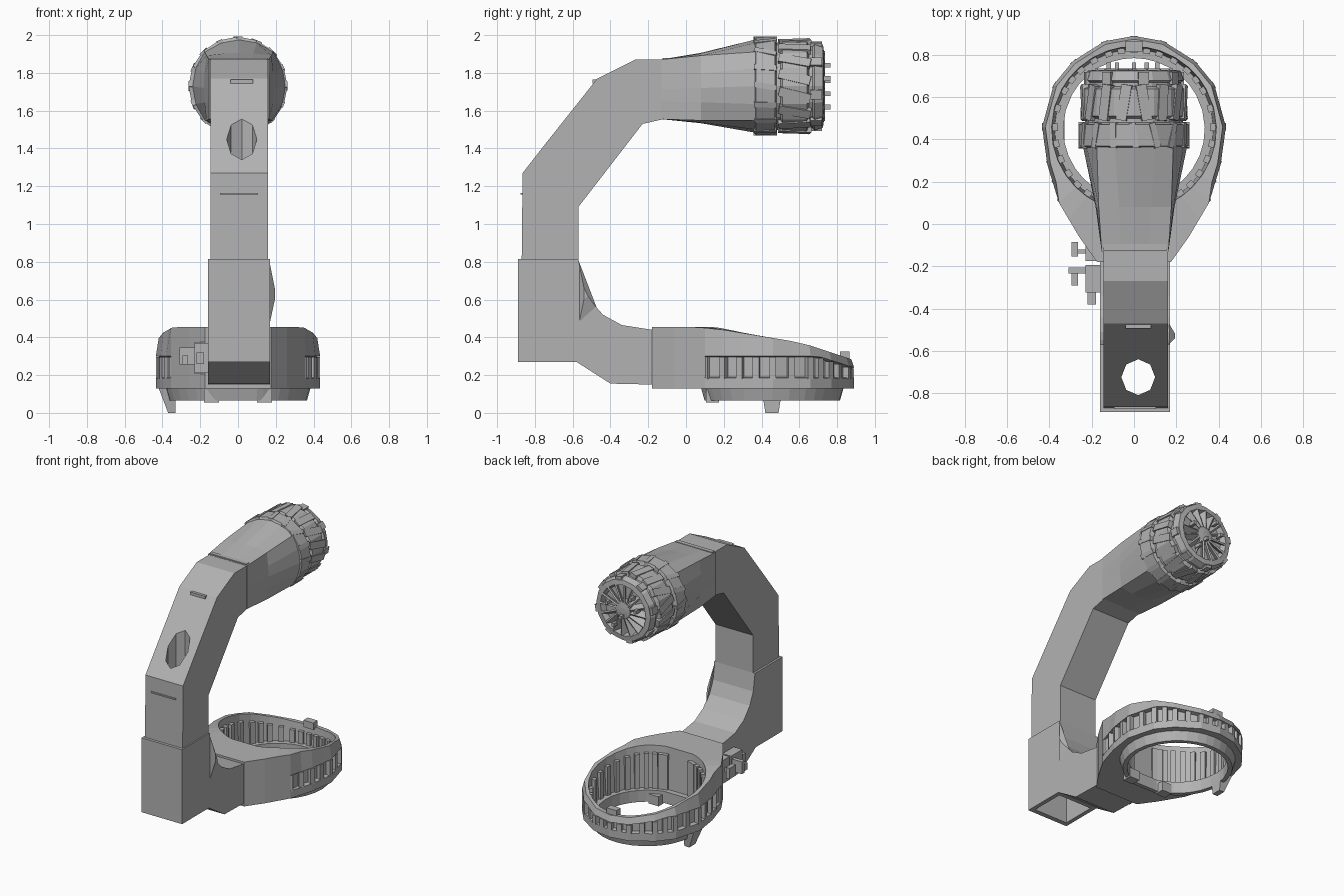
import bpy, bmesh, math, random
from mathutils import Matrix, Vector

random.seed(4)
if "Cube" in bpy.data.objects:
    bpy.data.objects.remove(bpy.data.objects["Cube"])

grey = bpy.data.materials.new("mid grey")
grey.use_nodes = True
grey.diffuse_color = (0.45, 0.45, 0.45, 1)
grey.node_tree.nodes["Principled BSDF"].inputs["Base Color"].default_value = grey.diffuse_color


def finish(name, bm):
    bmesh.ops.recalc_face_normals(bm, faces=bm.faces)
    mesh = bpy.data.meshes.new(name)
    bm.to_mesh(mesh)
    bm.free()
    mesh.materials.append(grey)
    ob = bpy.data.objects.new(name, mesh)
    bpy.context.scene.collection.objects.link(ob)
    return ob


def loft(name, rings, loop=False):
    """Skin a row of rings; close it with caps or back onto the first ring."""
    bm = bmesh.new()
    rows = [[bm.verts.new(p) for p in ring] for ring in rings]
    pairs = list(zip(rows, rows[1:])) + ([(rows[-1], rows[0])] if loop else [])
    for a, b in pairs:
        for i in range(len(a)):
            j = (i + 1) % len(a)
            bm.faces.new((a[i], a[j], b[j], b[i]))
    if not loop:
        bm.faces.new(rows[0])
        bm.faces.new(rows[-1])
    return finish(name, bm)


def prism(name, profile, x0, x1):
    """Extrude a side profile (y, z) across x."""
    return loft(name, [[(x, y, z) for y, z in profile] for x in (x0, x1)])


def blocks(name, items):
    """Join boxes given as (transform, size)."""
    bm = bmesh.new()
    for mat, size in items:
        bmesh.ops.create_cube(bm, size=1, matrix=mat @ Matrix.Diagonal((*size, 1)))
    return finish(name, bm)


def cut(ob, cutter):
    cutter.hide_render = True
    mod = ob.modifiers.new("cut", "BOOLEAN")
    mod.operation, mod.solver, mod.object = "DIFFERENCE", "EXACT", cutter
    bpy.context.view_layer.update()
    mesh = bpy.data.meshes.new_from_object(ob.evaluated_get(bpy.context.evaluated_depsgraph_get()))
    ob.modifiers.clear()
    ob.data = mesh
    bpy.data.objects.remove(cutter)


T = Matrix.Translation

# Hollow arm: curved upper tube and lower elbow
upper = prism("upper_arm", [(-.87, .79), (-.865, 1.27), (-.74, 1.43), (-.47, 1.77), (-.27, 1.87),
                            (-.12, 1.87), (-.12, 1.555), (-.23, 1.53), (-.57, 1.09), (-.57, .79)],
              -.145, .16)
elbow = prism("lower_elbow", [(-.89, .27), (-.89, .815), (-.57, .815), (-.55, .69), (-.51, .6),
                              (-.44, .52), (-.34, .465), (-.18, .44), (-.18, .15), (-.4, .155),
                              (-.58, .27)], -.16, .17)
shaft = (T((.005, -.73, .75)), (.27, .25, 1.04))
cut(upper, blocks("shaft_cutter", [shaft]))
cut(elbow, blocks("shaft_cutter", [shaft]))
cut(upper, loft("port_cutter", [[(.02 + .08 * math.cos(i * math.pi / 4), -.725 + .085 * math.sin(i * math.pi / 4), z)
                                 for i in range(8)] for z in (1.1, 1.75)]))

# Small side bump and surface strips on the arm
loft("side_bump", [[(.165, -.57, .46), (.165, -.57, .81), (.165, -.47, .55)],
                   [(.195, -.54, .6), (.195, -.54, .66), (.195, -.52, .62)]])
blocks("arm_strips", [(T((.005, -.87, 1.16)), (.2, .01, .01)),
                      (T((.02, -.485, 1.755)), (.12, .02, .02))])

# Neck: square tube flaring into the round head
SEG, HZ = 16, 1.73
angles = [i * math.tau / SEG for i in range(SEG)]


def squircle(y, cz, half, round_r, mix):
    ring = []
    for a in angles:
        c, s = math.cos(a), math.sin(a)
        r = (1 - mix) * half / max(abs(c), abs(s)) + mix * round_r
        ring.append((.005 + c * r, y, cz + s * r))
    return ring


loft("neck", [squircle(-.13, 1.713, .158, .16, 0), squircle(.08, 1.72, .182, .2, .25),
              squircle(.37, HZ, .22, .25, .9)])
blocks("neck_lip", [(T((.005, -.11, 1.87)), (.3, .03, .02))])


# Round head turned about the y axis
def head_rings(steps):
    return [[(math.cos(a) * r, y, HZ + math.sin(a) * r) for a in angles] for y, r in steps]


loft("head", head_rings([(.36, .24), (.37, .262), (.47, .262), (.48, .232), (.5, .232), (.51, .25),
                         (.64, .248), (.65, .222), (.67, .222), (.68, .235), (.725, .22),
                         (.73, .185), (.69, .17), (.69, .07), (.73, .06), (.735, .02)]))


def on_head(a, r, y, tilt=0):
    return T((0, 0, HZ)) @ Matrix.Rotation(-a, 4, "Y") @ T((r, y, 0)) @ Matrix.Rotation(tilt, 4, "X")


items = []
for i, a in enumerate(angles):
    mid = a + math.pi / SEG
    items.append((on_head(a, .245, .42, random.uniform(-.3, .3)), (.035, .12, .03)))
    items.append((on_head(mid, .236, .575, random.uniform(-.3, .3)), (.03, .17, .05)))
    if i % 2:
        items.append((on_head(mid, .222, .69), (.03, .06, .05)))
blocks("head_ribs", items)
blocks("head_vanes", [(on_head(a, .12, .71, .5), (.13, .05, .012)) for a in angles[:]])
blocks("head_pins", [(T((x, .74, z)), (.02, .05, .025)) for x, z in
                     ((0, 1.69), (.11, 1.77), (-.12, 1.76), (.06, 1.62), (-.08, 1.84))])

# Collar outline: tapered tail widening into a ring, mirrored in x
half = [(.175, -.18), (.26, -.06), (.355, .1), (.41, .28), (.435, .46), (.38, .66),
        (.29, .77), (.14, .865)]
fine = []
ends = half + [(0, .89)]
for (x0, y0), (x1, y1) in zip(ends, ends[1:]):
    fine += [(x0, y0), ((x0 + x1) / 2, (y0 + y1) / 2)]
outline = fine + [(0, .89)] + [(-x, y) for x, y in reversed(fine)]
CY = .45


def top_z(y):
    if y < .06:
        return .455
    if y < .2:
        return .455 - (y - .06) * .12
    if y < .62:
        return .438 - (y - .2) * .16
    return .371 - (y - .62) * .32


def around(r, z):
    """Circle of points lined up with the outline, z may follow the slope."""
    ring = []
    for x, y in outline:
        d = Vector((x, y - CY)).normalized() * r
        ring.append((d.x, CY + d.y, z if z else top_z(y)))
    return ring


def skirt(shrink, level):
    """Outline ring, pulled in by shrink only along the windowed part."""
    ring = []
    for x, y in outline:
        k = 1 - shrink if y > .12 else 1
        ring.append((x * k, CY + (y - CY) * k, level(y)))
    return ring


def win_top(y):
    return min(.295, top_z(y) - .05)


loft("collar", [skirt(0, lambda y: .13), skirt(0, lambda y: .185), skirt(.07, lambda y: .19),
                skirt(.07, win_top), skirt(0, lambda y: win_top(y) + .005),
                skirt(.035, top_z), around(.39, 0), around(.375, .13)], loop=True)
loft("base_ring", [around(.385, .135), around(.365, .065), around(.335, .065),
                   around(.335, .15), around(.385, .15)], loop=True)

# Posts across the window groove, and teeth around the inner wall
posts, teeth = [], []
for x, y in outline:
    a = math.atan2(y - CY, x)
    spin = Matrix.Rotation(a, 4, "Z")
    if y > .09:
        h = win_top(y) - .18
        posts.append((T((x * .965, CY + (y - CY) * .965, .18 + h / 2)) @ spin, (.03, .035, h)))
    t = top_z(y) - .05
    teeth.append((T((0, CY, (t + .15) / 2)) @ spin @ T((.378, 0, 0)), (.035, .035, t - .15)))
blocks("window_posts", posts)
blocks("inner_teeth", teeth)
blocks("back_clasp", [(T((0, .84, .3)), (.08, .05, .05))])

# Feet below the ring
loft("outer_foot", [[(x, y, 0) for x, y in ((-.37, .42), (-.33, .42), (-.33, .49), (-.37, .49))],
                    [(x, y, .13) for x, y in ((-.42, .4), (-.33, .4), (-.33, .51), (-.42, .51))]])
blocks("front_feet", [(T((s * .14, .14, .09)), (.08, .07, .07)) for s in (-1, 1)])

# Bracket with a small knob on the right side
blocks("side_bracket", [(T((-.2, -.115, .29)), (.06, .12, .17)),
                        (T((-.195, -.26, .29)), (.07, .13, .16)),
                        (T((-.2, -.35, .29)), (.04, .06, .06)),
                        (T((-.27, -.22, .3)), (.08, .03, .09)),
                        (T((-.28, -.26, .28)), (.03, .06, .05)),
                        (T((-.25, -.13, .3)), (.06, .02, .03)),
                        (T((-.28, -.12, .3)), (.03, .07, .08))])
